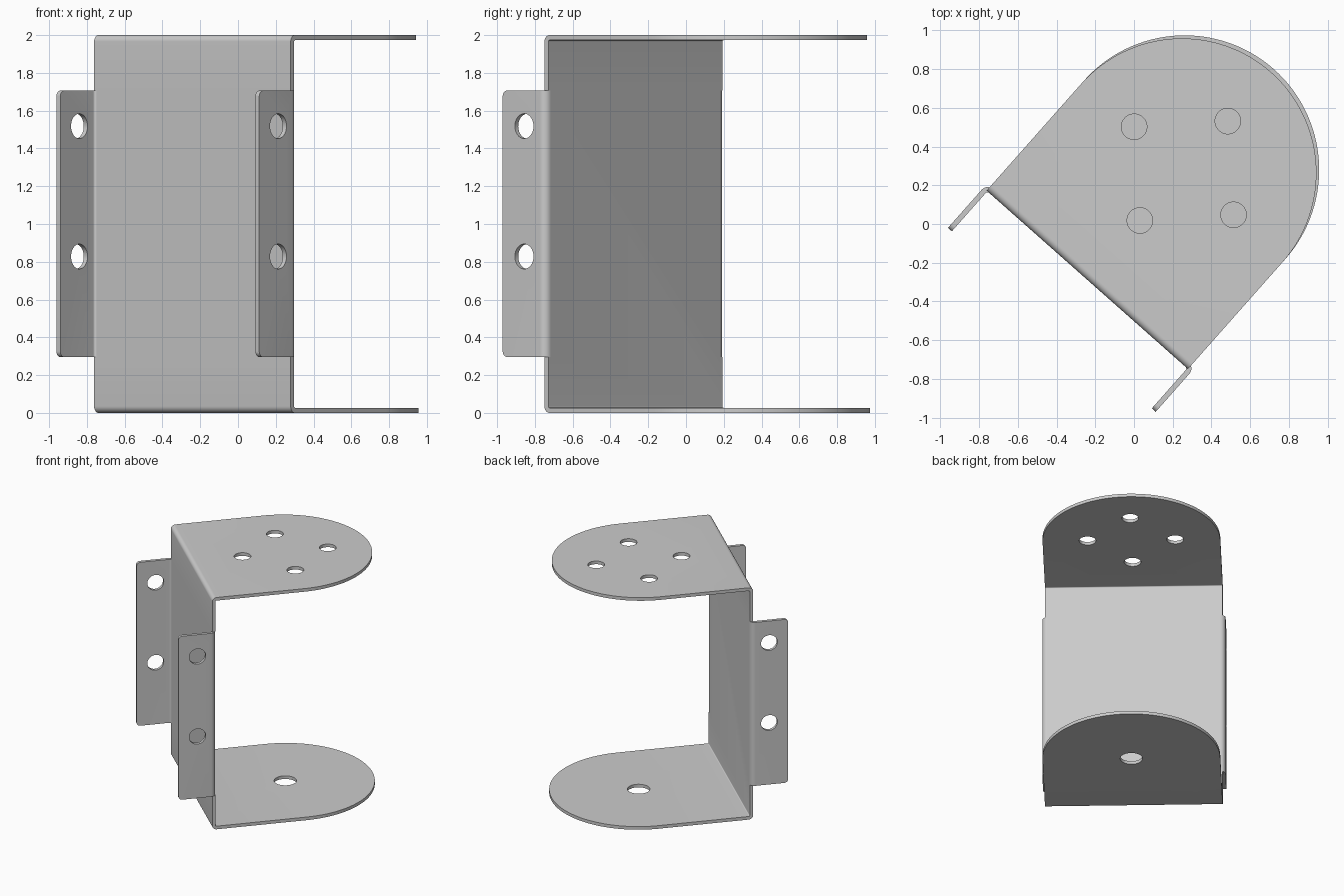
import bpy, bmesh
from math import sin, cos, pi, radians
from mathutils import Matrix

if "Cube" in bpy.data.objects:
    bpy.data.objects.remove(bpy.data.objects["Cube"])

# Local frame: x along the wall, y out along the plates; turned at the end
T = 0.027            # sheet thickness
HALF = 0.695         # half width and end radius of the plates
BACK = -0.376        # outer face of the wall
CEN = 0.380          # centre of the rounded plate ends
Z0, Z1 = 0.296, 1.706  # mounting tab height range
PLACE = Matrix.Rotation(radians(-41.53), 4, 'Z') @ Matrix.Translation((0.0105, 0, 0))


def arc(cx, cy, r, a0, a1, n=8):
    return [(cx + r * cos(radians(a0 + (a1 - a0) * i / n)),
             cy + r * sin(radians(a0 + (a1 - a0) * i / n))) for i in range(n + 1)]


def loft(name, rings):
    """Closed solid through matching rings of 3D points."""
    bm = bmesh.new()
    vs = [[bm.verts.new(p) for p in ring] for ring in rings]
    n = len(vs[0])
    for a, b in zip(vs, vs[1:]):
        for i in range(n):
            j = (i + 1) % n
            bm.faces.new((a[i], a[j], b[j], b[i]))
    bm.faces.new(vs[0])
    bm.faces.new(vs[-1])
    bmesh.ops.recalc_face_normals(bm, faces=bm.faces)
    me = bpy.data.meshes.new(name)
    bm.to_mesh(me)
    bm.free()
    ob = bpy.data.objects.new(name, me)
    bpy.context.collection.objects.link(ob)
    return ob


def along_x(name, pts, a, b):
    return loft(name, [[(x, p, q) for p, q in pts] for x in (a, b)])


def along_z(name, pts, a, b):
    return loft(name, [[(p, q, z) for p, q in pts] for z in (a, b)])


def cut(ob, cutter, op='DIFFERENCE'):
    m = ob.modifiers.new("cut", 'BOOLEAN')
    m.operation, m.object, m.solver = op, cutter, 'EXACT'
    bpy.context.view_layer.objects.active = ob
    bpy.ops.object.modifier_apply(modifier=m.name)
    bpy.data.objects.remove(cutter)


def circle(x, y, r, n=40):
    return arc(x, y, r, 0, 360, n)[:-1]


def finish(ob):
    ob.data.transform(PLACE)
    bpy.ops.object.select_all(action='DESELECT')
    ob.select_set(True)
    bpy.context.view_layer.objects.active = ob
    bpy.ops.object.shade_smooth_by_angle(angle=radians(30))


# Folded U body: bottom plate, wall and top plate
R = 0.035
c = BACK + R
outer = arc(c, R, R, 270, 180) + arc(c, 2 - R, R, 180, 90)
inner = arc(c, 2 - R, R - T, 90, 180) + arc(c, R, R - T, 180, 270)
body = along_x("bracket_body", [(1.3, 0)] + outer + [(1.3, 2), (1.3, 2 - T)] + inner + [(1.3, T)],
               -0.8, 0.8)


# Rounded plate outline, the top plate slightly shorter
def outline(z, shift):
    pts = [(-HALF, -0.6), (HALF, -0.6)] + arc(0, CEN - shift, HALF, 0, 180, 64)
    return [(x, y, z) for x, y in pts]


cut(body, loft("outline_cutter", [outline(-0.2, -0.003), outline(0.95, -0.003),
                                  outline(1.05, 0.018), outline(2.2, 0.018)]), 'INTERSECT')

# Plate holes: four above, one larger below
for dx, dy in ((1, 0), (-1, 0), (0, 1), (0, -1)):
    cut(body, along_z("hole_cutter", circle(dx * 0.343, 0.3765 + dy * 0.343, 0.066), 1.8, 2.2))
cut(body, along_z("hole_cutter", circle(0, 0.378, 0.088), -0.2, 0.2))

# Mounting tabs bent back from both wall edges
B, OUT, END = 0.04, 0.717, -0.652
bx, by = OUT - B, BACK + T - B
for s, side in ((-1, "left"), (1, "right")):
    # make room for the bend on the wall edge
    box = [(s * bx, -0.6), (s * 0.9, -0.6), (s * 0.9, -0.2), (s * bx, -0.2)]
    cut(body, along_z("edge_cutter", box, Z0, Z1))
    prof = arc(bx, by, B, 90, 0) + [(OUT, END), (OUT - T, END)] + arc(bx, by, B - T, 0, 90)
    tab = along_z(side + "_mounting_tab", [(s * x, y) for x, y in prof], Z0, Z1)
    r = 0.03
    rounded = (arc(END + r, Z0 + r, r, 270, 180) + arc(END + r, Z1 - r, r, 180, 90)
               + [(END + r, Z1 + 0.1), (0, Z1 + 0.1), (0, Z0 - 0.1), (END + r, Z0 - 0.1)])
    cut(tab, along_x("corner_cutter", rounded, s * 0.5, s * 0.9), 'INTERSECT')
    for z in (0.828, 1.518):
        cut(tab, along_x("hole_cutter", circle(-0.50, z, 0.066), s * 0.5, s * 0.9))
    finish(tab)
finish(body)
